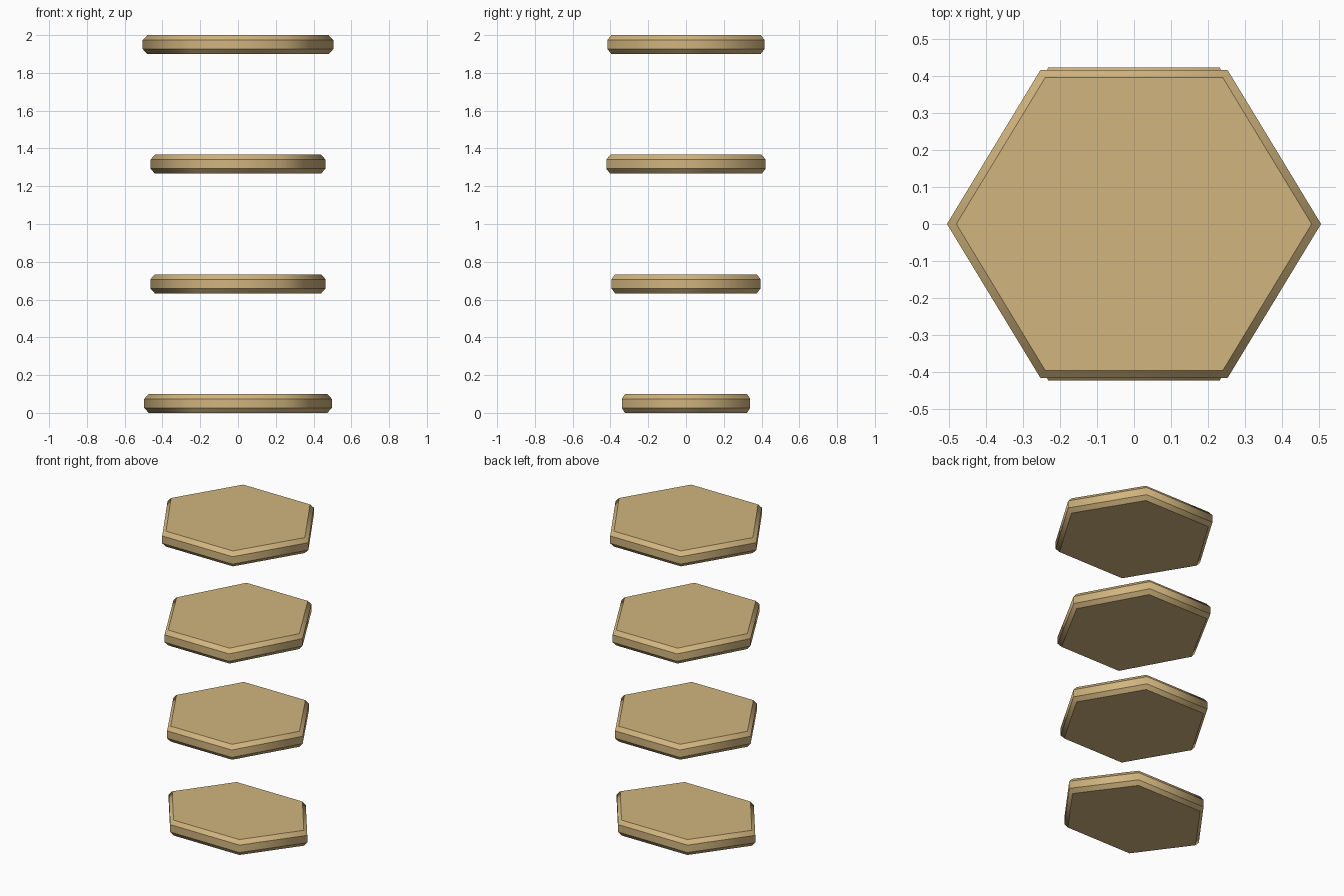
import bpy, bmesh
from math import cos, sin, radians

cube = bpy.data.objects.get("Cube")
if cube:
    bpy.data.objects.remove(cube, do_unlink=True)

# Single tan material
tan = bpy.data.materials.new("warm_tan")
tan.use_nodes = True
color = (0.64, 0.46, 0.21, 1)
tan.diffuse_color = color
tan.node_tree.nodes["Principled BSDF"].inputs["Base Color"].default_value = color

HEIGHT, CHAMFER, INSET = 0.1, 0.026, 0.95


def hex_tile(name, half_x, half_y, bottom):
    """Chamfered hexagonal slab with points on the x axis."""
    bm = bmesh.new()
    levels = [(0, INSET), (CHAMFER, 1), (HEIGHT - CHAMFER, 1), (HEIGHT, INSET)]
    rings = []
    for z, s in levels:
        rings.append([bm.verts.new((half_x * s * cos(radians(60 * i)),
                                    half_y * s * sin(radians(60 * i)) / sin(radians(60)), z))
                      for i in range(6)])
    # Side bands, shaded smoothly around the slab
    for low, high in zip(rings, rings[1:]):
        for i in range(6):
            j = (i + 1) % 6
            bm.faces.new((low[i], low[j], high[j], high[i])).smooth = True
    # Flat caps
    bm.faces.new(rings[0][::-1])
    bm.faces.new(rings[-1])
    # Crisp edges between the bands
    for edge in bm.edges:
        a, b = edge.verts
        edge.smooth = abs(a.co.z - b.co.z) > 0.001
    mesh = bpy.data.meshes.new(name)
    bm.to_mesh(mesh)
    bm.free()
    mesh.materials.append(tan)
    tile = bpy.data.objects.new(name, mesh)
    tile.location.z = bottom
    bpy.context.collection.objects.link(tile)


# Four floating tiles, evenly spaced
sizes = {"bottom_tile": (0.497, 0.34), "lower_middle_tile": (0.464, 0.395),
         "upper_middle_tile": (0.463, 0.422), "top_tile": (0.505, 0.416)}
spacing = (2 - HEIGHT) / 3
for index, (name, (half_x, half_y)) in enumerate(sizes.items()):
    hex_tile(name, half_x, half_y, index * spacing)
